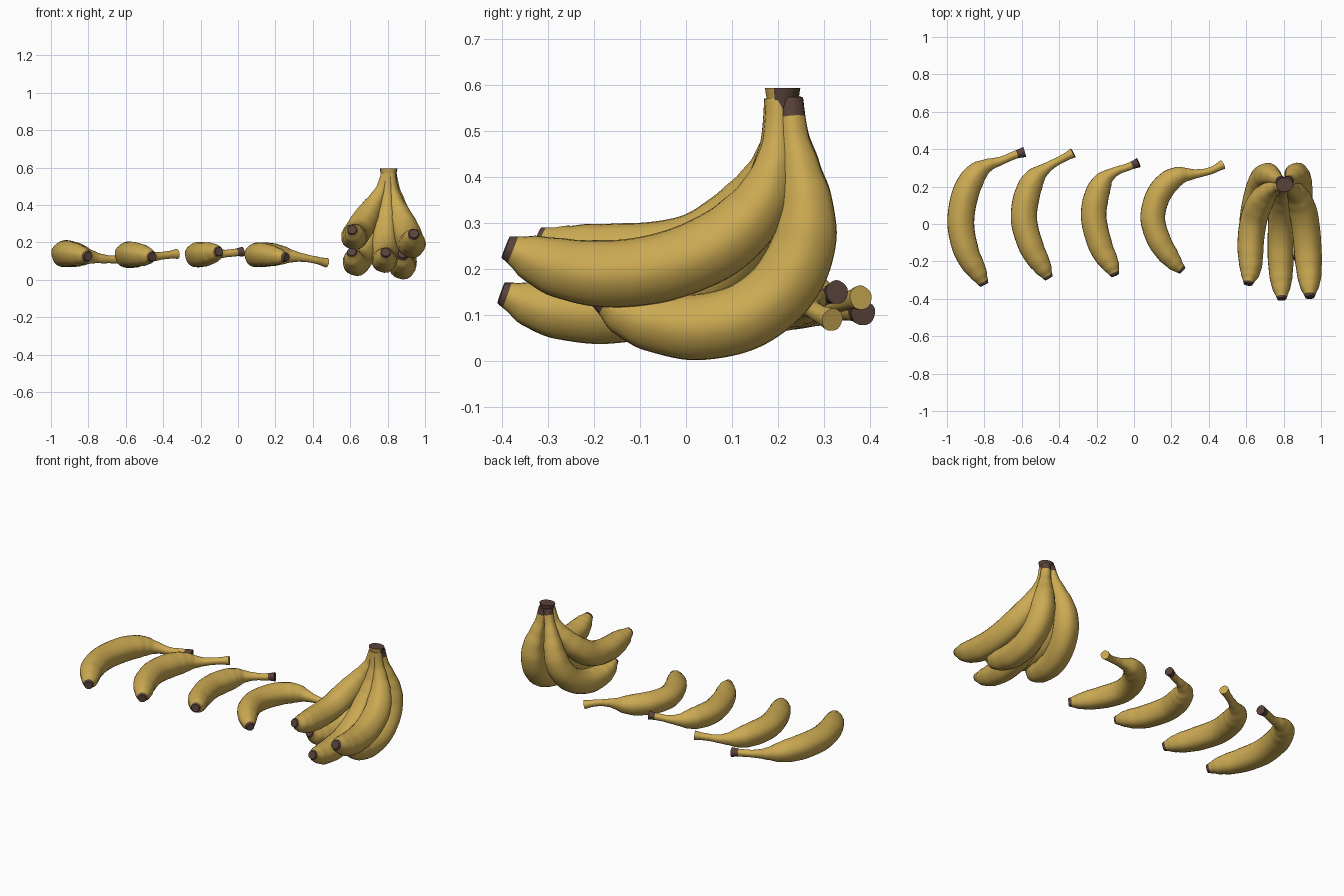
import bpy, bmesh, math
from mathutils import Vector

if "Cube" in bpy.data.objects:
    bpy.data.objects.remove(bpy.data.objects["Cube"])


def material(name, rgb):
    m = bpy.data.materials.new(name)
    m.diffuse_color = (*rgb, 1)
    m.use_nodes = True
    m.node_tree.nodes["Principled BSDF"].inputs["Base Color"].default_value = m.diffuse_color
    return m


YELLOW = material("banana_yellow", (0.60, 0.40, 0.085))
BROWN = material("dark_brown", (0.10, 0.055, 0.042))

# Thickness along the fruit, from blossom tip (0) to stem end (1)
LOOSE = [(0, .33), (.02, .42), (.07, .66), (.14, .84), (.25, .96), (.4, 1), (.55, 1),
         (.65, .92), (.71, .76), (.77, .5), (.82, .36), (.88, .29), (.95, .30), (1, .38)]
HAND = [(0, .33), (.02, .42), (.07, .68), (.14, .86), (.25, .97), (.4, 1), (.55, 1),
        (.65, .93), (.74, .77), (.82, .58), (.9, .42), (1, .36)]
SIDES = 20


def spline(pts, steps=8):
    """Smooth curve through the points."""
    p = [2 * pts[0] - pts[1]] + pts + [2 * pts[-1] - pts[-2]]
    out = []
    for i in range(1, len(p) - 2):
        a, b, c, d = p[i - 1:i + 3]
        for k in range(steps):
            t = k / steps
            out.append(0.5 * (2 * b + (c - a) * t + (2 * a - 5 * b + 4 * c - d) * t * t
                              + (3 * b - a - 3 * c + d) * t ** 3))
    return out + [pts[-1]]


def thickness(profile, t):
    for (t0, r0), (t1, r1) in zip(profile, profile[1:]):
        if t <= t1:
            f = (t - t0) / (t1 - t0)
            f = f * 0.5 + f * f * (3 - 2 * f) * 0.5
            return r0 + (r1 - r0) * f
    return profile[-1][1]


def finish(name, bm, angle):
    bmesh.ops.recalc_face_normals(bm, faces=bm.faces)
    me = bpy.data.meshes.new(name)
    bm.to_mesh(me)
    bm.free()
    me.materials.append(YELLOW)
    me.materials.append(BROWN)
    ob = bpy.data.objects.new(name, me)
    bpy.context.collection.objects.link(ob)
    bpy.ops.object.select_all(action='DESELECT')
    ob.select_set(True)
    bpy.context.view_layer.objects.active = ob
    bpy.ops.object.shade_smooth_by_angle(angle=math.radians(angle))
    return ob


def banana(name, radius, side, profile, brown_stem, pts):
    """Sweep a softly five-sided section along the path, tip first."""
    path = spline([Vector(p) for p in pts])
    dist = [0]
    for a, b in zip(path, path[1:]):
        dist.append(dist[-1] + (b - a).length)
    bm = bmesh.new()
    rings, ts = [], []
    for i, p in enumerate(path):
        t = dist[i] / dist[-1]
        tan = (path[min(i + 1, len(path) - 1)] - path[max(i - 1, 0)]).normalized()
        u = (Vector(side) - tan * tan.dot(Vector(side))).normalized()
        v = tan.cross(u)
        r = radius * thickness(profile, t)
        ring = []
        for k in range(SIDES):
            a = math.tau * k / SIDES
            rr = r * (1 + 0.025 * math.cos(5 * a))
            ring.append(bm.verts.new(p + rr * (u * math.cos(a) + v * math.sin(a))))
        rings.append(ring)
        ts.append(t)
    for i in range(len(rings) - 1):
        mid = (ts[i] + ts[i + 1]) / 2
        dark = mid < 0.018 or (brown_stem and mid > 0.955)
        for k in range(SIDES):
            j = (k + 1) % SIDES
            f = bm.faces.new((rings[i][k], rings[i][j], rings[i + 1][j], rings[i + 1][k]))
            f.material_index = int(dark)
    # Blunt end caps
    bm.faces.new(rings[0]).material_index = 1
    bm.faces.new(rings[-1]).material_index = int(brown_stem)
    return finish(name, bm, 45)


UP, ACROSS = (0, 0, 1), (1, 0, 0)

# Loose bananas lying in a row
banana("loose_banana_1", .072, UP, LOOSE, True, [
    (-.80, -.325, .125), (-.835, -.26, .13), (-.895, -.15, .137), (-.926, 0, .138),
    (-.905, .15, .137), (-.855, .255, .132), (-.79, .31, .122), (-.71, .338, .11),
    (-.64, .368, .108), (-.585, .385, .105)])
banana("loose_banana_2", .07, UP, LOOSE, False, [
    (-.455, -.29, .122), (-.49, -.23, .128), (-.55, -.12, .133), (-.588, .02, .133),
    (-.573, .15, .13), (-.53, .245, .125), (-.46, .305, .122), (-.39, .345, .13),
    (-.325, .38, .138)])
banana("loose_banana_3", .068, UP, LOOSE, True, [
    (-.10, -.275, .152), (-.125, -.22, .145), (-.178, -.12, .135), (-.215, .03, .133),
    (-.2, .15, .133), (-.16, .235, .135), (-.10, .28, .137), (-.04, .302, .142),
    (.025, .328, .15)])
banana("loose_banana_4", .066, UP, LOOSE, False, [
    (.26, -.25, .12), (.21, -.2, .125), (.14, -.10, .132), (.101, .02, .132),
    (.12, .13, .132), (.17, .21, .133), (.24, .257, .13), (.33, .268, .12),
    (.41, .285, .106), (.475, .318, .09)])

# Hanging bunch: three fruits reaching forward, two curling underneath
banana("bunch_right_upper", .075, ACROSS, HAND, False, [
    (.94, -.392, .248), (.935, -.27, .202), (.928, -.15, .19), (.918, -.03, .21),
    (.9, .08, .26), (.87, .155, .335), (.84, .19, .42), (.822, .2, .5), (.815, .2, .57)])
banana("bunch_middle", .072, ACROSS, HAND, False, [
    (.79, -.402, .148), (.785, -.3, .114), (.783, -.18, .107), (.785, -.06, .13),
    (.788, .05, .19), (.79, .13, .28), (.795, .175, .38), (.8, .193, .48), (.802, .196, .57)])
banana("bunch_left_upper", .072, ACROSS, HAND, False, [
    (.61, -.322, .268), (.622, -.24, .24), (.622, -.1, .23), (.638, .02, .25),
    (.672, .11, .31), (.718, .17, .39), (.765, .197, .48), (.79, .2, .565)])
banana("bunch_right_lower", .074, ACROSS, HAND, True, [
    (.88, -.19, .14), (.88, -.12, .1), (.88, -.04, .079), (.88, .04, .075), (.88, .13, .098),
    (.877, .205, .155), (.873, .25, .235), (.867, .262, .32), (.85, .25, .41),
    (.832, .235, .49), (.82, .228, .57)])
banana("bunch_left_lower", .072, ACROSS, HAND, True, [
    (.608, -.17, .15), (.617, -.1, .108), (.628, -.01, .09), (.643, .09, .1),
    (.668, .185, .15), (.695, .245, .23), (.72, .262, .32), (.75, .25, .42),
    (.775, .235, .5), (.79, .226, .57)])

# Crown joining the stems: cut yellow front, brown elsewhere
bm = bmesh.new()
bmesh.ops.create_cone(bm, cap_ends=True, segments=12, radius1=.036, radius2=.047, depth=.055)
bmesh.ops.scale(bm, vec=(1, .82, 1), verts=bm.verts)
bmesh.ops.translate(bm, vec=(.805, .21, .566), verts=bm.verts)
bm.normal_update()
for f in bm.faces:
    f.material_index = 0 if f.normal.y < -.6 else 1
finish("bunch_crown", bm, 40)
